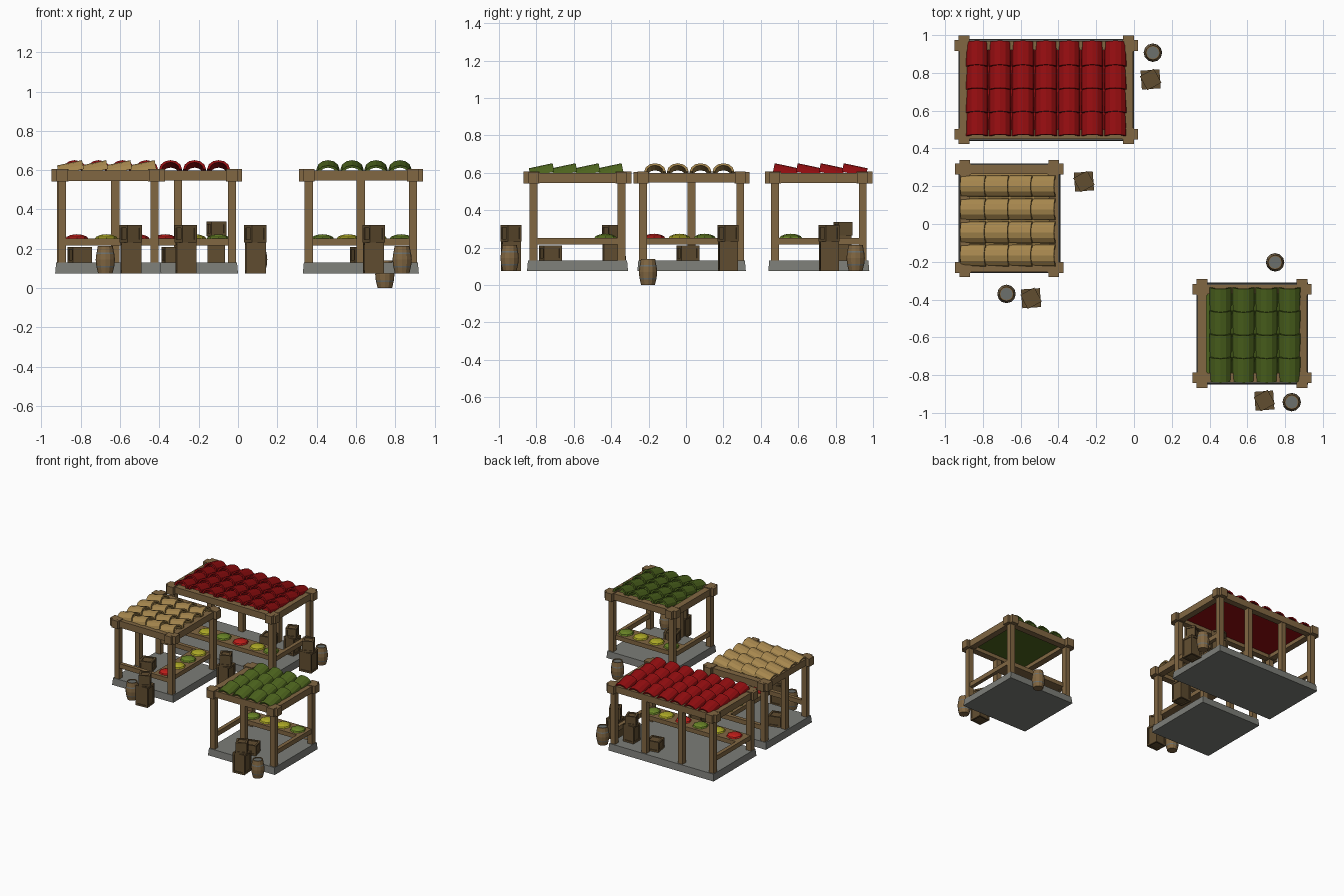
import bpy, bmesh, math
from mathutils import Matrix, Vector

if "Cube" in bpy.data.objects:
    bpy.data.objects.remove(bpy.data.objects["Cube"])

def mat(name, rgb):
    m = bpy.data.materials.new(name)
    m.diffuse_color = (*rgb, 1)
    m.use_nodes = True
    m.node_tree.nodes["Principled BSDF"].inputs["Base Color"].default_value = m.diffuse_color
    return m

WOOD = mat("wood", (0.22, 0.135, 0.055))
CRATE = mat("dark_wood", (0.12, 0.075, 0.03))
STONE = mat("stone", (0.2, 0.205, 0.185))
METAL = mat("grey_metal", (0.15, 0.16, 0.15))
RED = mat("red_tile", (0.29, 0.004, 0.005))
GREEN = mat("green_tile", (0.075, 0.13, 0.013))
TAN = mat("tan_tile", (0.38, 0.24, 0.075))
YEL = mat("yellow_goods", (0.42, 0.40, 0.02))
REDG = mat("red_goods", (0.52, 0.013, 0.01))
GRN = mat("green_goods", (0.14, 0.23, 0.02))

def finish(name, bm, mats, M=Matrix()):
    bmesh.ops.transform(bm, matrix=M, verts=bm.verts)
    bmesh.ops.recalc_face_normals(bm, faces=bm.faces)
    me = bpy.data.meshes.new(name)
    bm.to_mesh(me)
    bm.free()
    for m in mats:
        me.materials.append(m)
    ob = bpy.data.objects.new(name, me)
    bpy.context.collection.objects.link(ob)
    return ob

def box(bm, c, s):
    return bmesh.ops.create_cube(bm, size=1, matrix=Matrix.Translation(c) @ Matrix.Diagonal((*s, 1)))["verts"]

def ring_lathe(bm, prof, n):
    """Lathe (radius, z, material) rows; the material belongs to the band above each row."""
    rings = [[bm.verts.new((r * math.cos(2 * math.pi * i / n), r * math.sin(2 * math.pi * i / n), z))
              for i in range(n)] for r, z, _ in prof]
    for k in range(len(prof) - 1):
        for i in range(n):
            j = (i + 1) % n
            f = bm.faces.new((rings[k][i], rings[k][j], rings[k + 1][j], rings[k + 1][i]))
            f.material_index = prof[k][2]
    bm.faces.new(rings[0][::-1])
    bm.faces.new(rings[-1]).material_index = prof[-1][2]

def crate(name, x, y, z0, w, h, deg):
    """Panelled core with twelve edge battens."""
    bm = bmesh.new()
    t = 0.014
    box(bm, (0, 0, h / 2), (w - 0.012, w - 0.012, h - 0.012))
    for a in (-1, 1):
        for b in (-1, 1):
            e = (w - t) / 2
            box(bm, (a * e, b * e, h / 2), (t, t, h))
            box(bm, (0, a * e, h / 2 + b * (h - t) / 2), (w - 2 * t, t, t))
            box(bm, (a * e, 0, h / 2 + b * (h - t) / 2), (t, w - 2 * t, t))
    finish(name, bm, [CRATE], Matrix.Translation((x, y, z0)) @ Matrix.Rotation(math.radians(deg), 4, 'Z'))

def barrel(name, x, y, z0):
    bm = bmesh.new()
    ring_lathe(bm, [(0.037, 0, 0), (0.044, 0.03, 1), (0.046, 0.038, 0), (0.049, 0.07, 0),
                    (0.046, 0.098, 1), (0.044, 0.106, 0), (0.038, 0.14, 0), (0.032, 0.14, 0),
                    (0.032, 0.134, 1)], 12)
    finish(name, bm, [WOOD, METAL], Matrix.Translation((x, y, z0)))

def tile(bm, u, v, z):
    """Tilted half-round roof tile, its high end towards +v."""
    n, L, ro, ri = 6, 0.13, 0.058, 0.044
    M = Matrix.Translation((u, v, z)) @ Matrix.Rotation(math.radians(12), 4, 'X')
    rows = []
    for s in (-L / 2, L / 2):
        for r in (ro, ri):
            rows.append([bm.verts.new(M @ Vector((r * math.cos(math.pi * i / n), s,
                         0.8 * r * math.sin(math.pi * i / n)))) for i in range(n + 1)])
    a, b, c, d = rows
    for i in range(n):
        for p, q in ((a, c), (c, d), (d, b), (b, a)):
            bm.faces.new((p[i], p[i + 1], q[i + 1], q[i]))
    for i in (0, n):
        bm.faces.new((a[i], b[i], d[i], c[i]))

def stall(tag, cx, cy, deg, W, cols, off, roof, mids, goods):
    """One stall in local axes: u along the counter, open side at +v."""
    D = 0.54
    M = Matrix.Translation((cx, cy, 0)) @ Matrix.Rotation(math.radians(deg), 4, 'Z')
    pu, pv = W / 2 - 0.03, D / 2 - 0.035
    # stone base, slightly tapered
    bm = bmesh.new()
    for v in box(bm, (0, 0, 0.1025), (W, D, 0.055)):
        if v.co.z > 0.1:
            v.co.x -= math.copysign(0.005, v.co.x)
            v.co.y -= math.copysign(0.005, v.co.y)
    finish(tag + "_base", bm, [STONE], M)
    # corner and back posts
    bm = bmesh.new()
    for u, v in [(a * pu, b * pv) for a in (-1, 1) for b in (-1, 1)] + [(m, -pv) for m in mids]:
        box(bm, (u, v, 0.345), (0.042, 0.042, 0.43))
    finish(tag + "_posts", bm, [WOOD], M)
    # top frame with crossed, thicker ends
    bm = bmesh.new()
    for s in (-1, 1):
        box(bm, (0, s * pv, 0.573), (W - 0.04, 0.05, 0.052))
        box(bm, (s * pu, 0, 0.5725), (0.05, D - 0.04, 0.053))
        for t in (-1, 1):
            box(bm, (s * (pu + 0.01), t * pv, 0.574), (0.08, 0.056, 0.062))
            box(bm, (s * pu, t * (pv + 0.01), 0.574), (0.058, 0.085, 0.063))
    finish(tag + "_top_frame", bm, [WOOD], M)
    # counter and side rails
    bm = bmesh.new()
    box(bm, (0, pv - 0.085, 0.234), (2 * pu, 0.15, 0.034))
    for s in (-1, 1):
        box(bm, (s * pu, 0, 0.234), (0.03, 2 * pv, 0.036))
    finish(tag + "_counter", bm, [WOOD], M)
    # roof lining and tiles
    bm = bmesh.new()
    box(bm, (0, 0, 0.582), (2 * pu - 0.02, 2 * pv - 0.02, 0.012))
    finish(tag + "_roof_lining", bm, [roof], M)
    bm = bmesh.new()
    for i in range(cols):
        for j in range(4):
            tile(bm, off + (i - (cols - 1) / 2) * 0.122, (j - 1.5) * 0.123 - 0.003, 0.592)
    finish(tag + "_roof_tiles", bm, [roof], M)
    # heaps of goods on the counter
    mats = [YEL, REDG, GRN]
    bm = bmesh.new()
    for u, k in goods:
        old = set(bm.faces)
        part = bmesh.ops.create_uvsphere(bm, u_segments=8, v_segments=6, radius=1,
            matrix=Matrix.Translation((u, pv - 0.085, 0.248)) @ Matrix.Diagonal((0.06, 0.062, 0.026, 1)))
        for f in set(bm.faces) - old:
            f.material_index = k
    finish(tag + "_goods", bm, mats, M)

stall("red_stall", -0.465, 0.71, 180, 0.93, 7, 0, RED, (-0.16, 0.16),
      [(0.355, 1), (0.205, 0), (0.055, 2), (-0.095, 1), (-0.245, 0), (-0.365, 2)])
stall("green_stall", 0.625, -0.58, 0, 0.59, 4, 0.016, GREEN, (0,),
      [(-0.195, 2), (-0.065, 0), (0.075, 0), (0.205, 2)])
stall("tan_stall", -0.66, 0.03, -90, 0.58, 4, 0.013, TAN, (0,),
      [(0.2, 1), (0.065, 0), (-0.07, 2), (-0.2, 0)])

# stacked crates beside the stalls
for i, (x, y) in enumerate([(0.088, 0.765), (-0.265, 0.225), (-0.545, -0.393), (0.69, -0.935)]):
    crate(f"tall_crate_{i}", x, y, 0.075, 0.1, 0.158, 4)
    crate(f"top_crate_{i}", x, y, 0.233, 0.084, 0.087, 28)

# crates inside the stalls
for i, (x, y, z, w, h, d) in enumerate([(-0.11, 0.84, 0.13, 0.09, 0.135, 0), (-0.11, 0.84, 0.265, 0.08, 0.073, 20),
                                        (-0.33, 0.86, 0.13, 0.1, 0.08, 10), (-0.805, 0.01, 0.13, 0.1, 0.08, 15),
                                        (0.63, -0.725, 0.13, 0.1, 0.08, 15)]):
    crate(f"inner_crate_{i}", x, y, z, w, h, d)

# barrels
for i, (x, y, z) in enumerate([(0.1, 0.907, 0.075), (-0.675, -0.37, 0.075), (0.835, -0.943, 0.075), (0.747, -0.203, 0.0)]):
    barrel(f"barrel_{i}", x, y, z)
